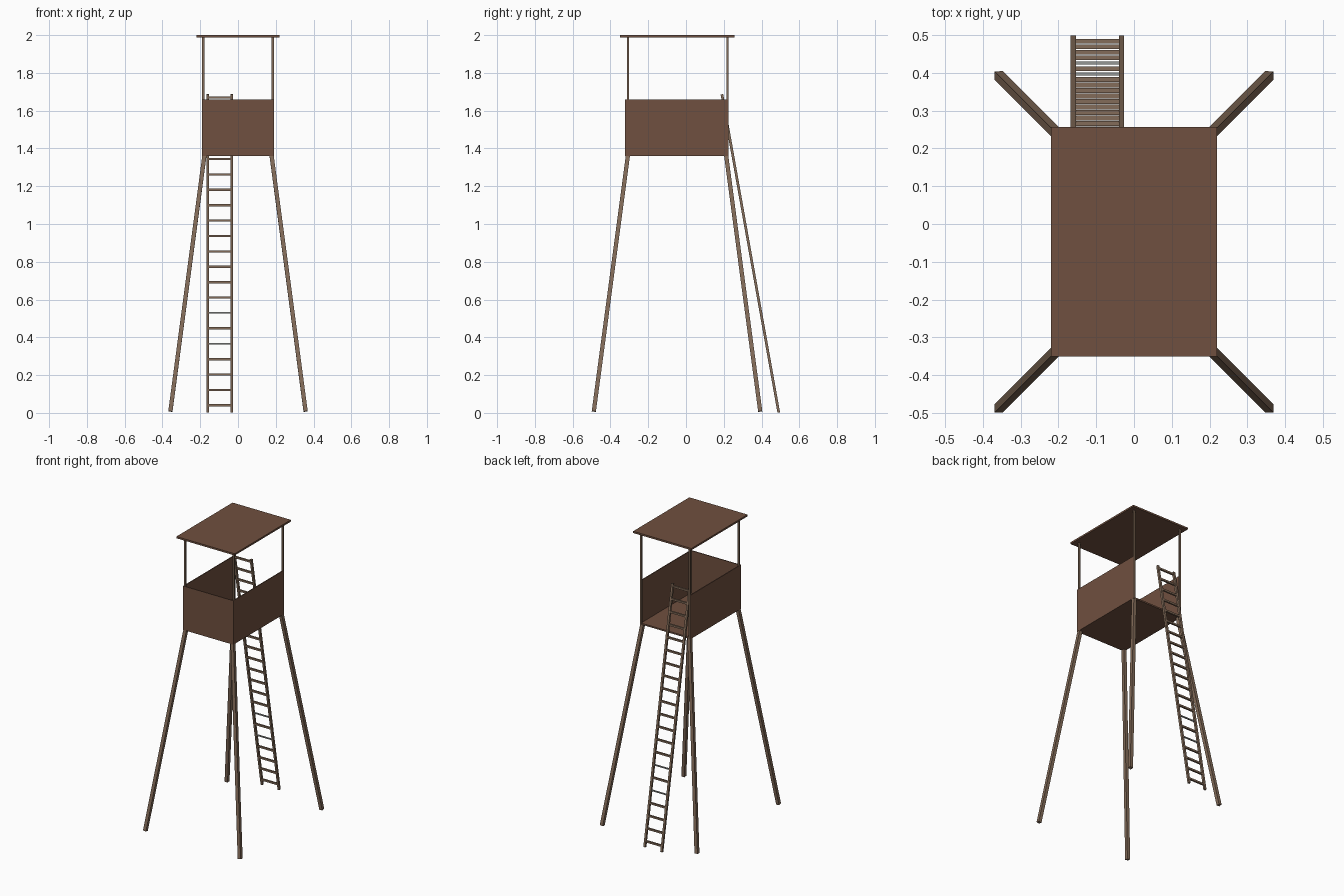
import bpy
from mathutils import Vector, Matrix

cube = bpy.data.objects.get("Cube")
if cube:
    bpy.data.objects.remove(cube, do_unlink=True)


def material(name, rgb):
    m = bpy.data.materials.new(name)
    m.use_nodes = True
    color = (*rgb, 1)
    m.diffuse_color = color
    m.node_tree.nodes["Principled BSDF"].inputs["Base Color"].default_value = color
    return m


PLANK = material("reddish brown planks", (0.16, 0.08, 0.05))
TIMBER = material("light brown timber", (0.23, 0.15, 0.10))
GREY = material("weathered grey", (0.30, 0.31, 0.30))


def box(name, low, high, mat):
    """Axis-aligned box between two corners."""
    low, high = Vector(low), Vector(high)
    bpy.ops.mesh.primitive_cube_add(size=1, location=(low + high) / 2)
    ob = bpy.context.object
    ob.name = name
    ob.data.transform(Matrix.Diagonal((*(high - low), 1)))
    ob.data.materials.append(mat)
    return ob


def beam(name, start, end, width, mat):
    """Square beam between two points, its sides kept facing x and y."""
    start, end = Vector(start), Vector(end)
    z = (end - start).normalized()
    y = z.cross(Vector((1, 0, 0))).normalized()
    x = y.cross(z)
    length = (end - start).length
    ob = box(name, (-width / 2, -width / 2, -length / 2),
             (width / 2, width / 2, length / 2), mat)
    turn = Matrix((x, y, z)).transposed().to_4x4()
    ob.matrix_world = Matrix.Translation((start + end) / 2) @ turn
    return ob


# Cabin: floor, three walls and an open back
X, FRONT, BACK, FLOOR, RAIL = 0.19, -0.322, 0.222, 1.36, 1.66
T = 0.006
box("floor", (-X, FRONT, FLOOR), (X, BACK, FLOOR + 0.01), PLANK)
box("front_wall", (-X, FRONT, FLOOR), (X, FRONT + T, RAIL), PLANK)
for side, s in (("left", 1), ("right", -1)):
    a, b = sorted((s * X, s * (X - T)))
    box(side + "_wall", (a, FRONT + T, FLOOR), (b, BACK, RAIL), PLANK)

# Roof slab
box("roof", (-0.22, -0.35, 1.988), (0.22, 0.256, 2.0), PLANK)

# Splayed legs and roof posts at the four corners
for side, s in (("left", 1), ("right", -1)):
    for end, foot_y, top_y, post_y in (("front", -0.488, -0.308, -0.308),
                                       ("back", 0.393, 0.213, 0.22)):
        beam(f"{end}_{side}_leg", (s * 0.358, foot_y, 0.008),
             (s * 0.178, top_y, FLOOR), 0.022, TIMBER)
        beam(f"{end}_{side}_post", (s * 0.184, post_y, FLOOR),
             (s * 0.184, post_y, 1.99), 0.011, TIMBER)

# Leaning ladder
FOOT, TOP = Vector((0, 0.491, 0.002)), Vector((0, 0.19, 1.687))
LEFT, RIGHT = -0.033, -0.161
for side, x in (("left", LEFT), ("right", RIGHT)):
    off = Vector((x, 0, 0))
    beam(f"ladder_{side}_rail", FOOT + off, TOP + off, 0.014, TIMBER)
COUNT = 21
for i in range(COUNT):
    z = 0.04 + i * 0.0815
    y = FOOT.y + (TOP.y - FOOT.y) * z / TOP.z
    odd = i in (4, 6)
    h = 0.004 if odd else 0.006
    box(f"ladder_rung_{i + 1}", (RIGHT, y - h, z - h), (LEFT, y + h, z + h),
        GREY if odd else TIMBER)
